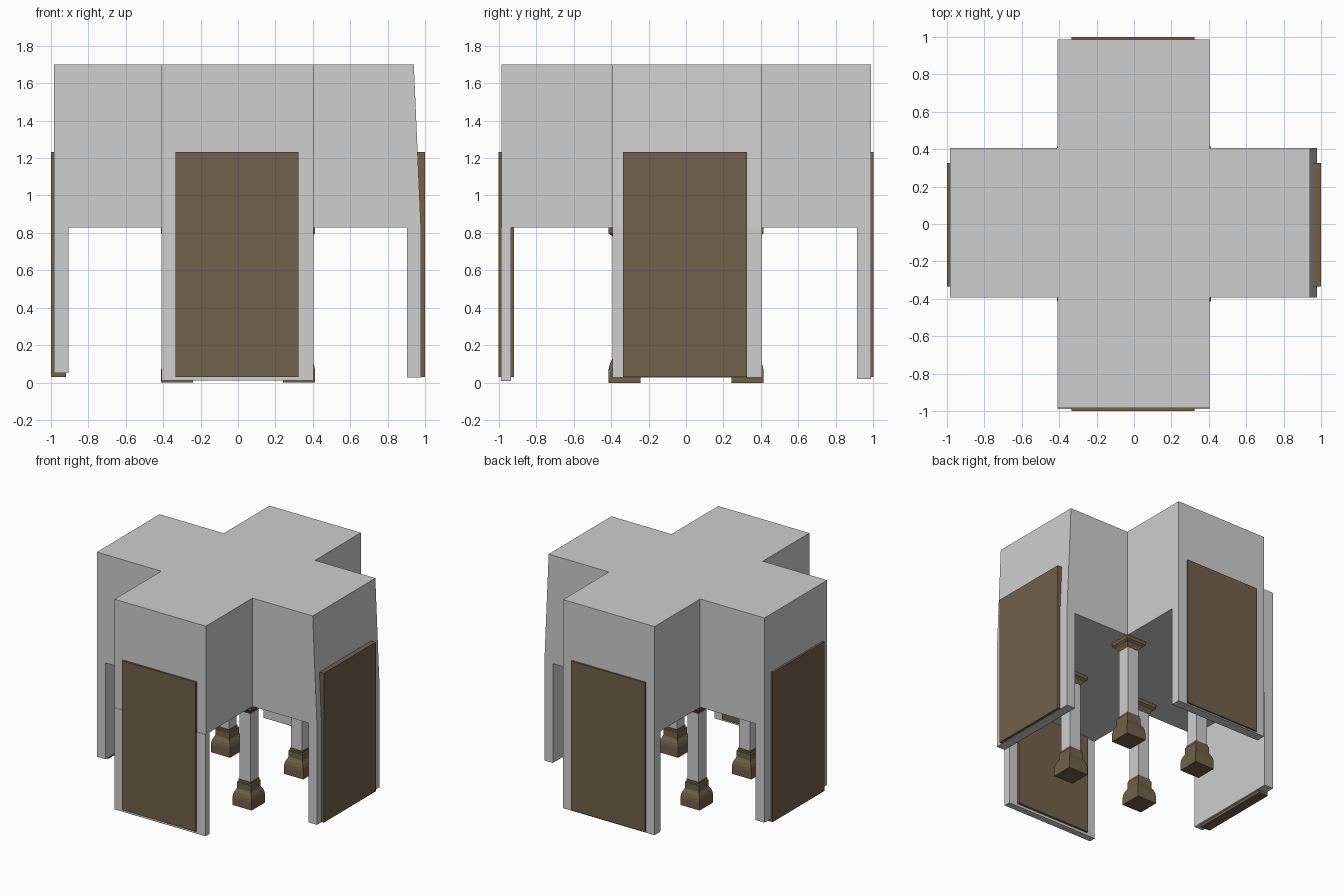
import bpy, bmesh

if "Cube" in bpy.data.objects:
    bpy.data.objects.remove(bpy.data.objects["Cube"])


def material(name, rgb):
    m = bpy.data.materials.new(name)
    m.diffuse_color = (*rgb, 1.0)
    m.use_nodes = True
    m.node_tree.nodes["Principled BSDF"].inputs["Base Color"].default_value = m.diffuse_color
    return m


GREY = material("light grey plaster", (0.62, 0.62, 0.62))
BROWN = material("brown wood", (0.165, 0.12, 0.072))


def finish(name, bm, mat):
    bmesh.ops.recalc_face_normals(bm, faces=bm.faces)
    me = bpy.data.meshes.new(name)
    bm.to_mesh(me)
    bm.free()
    me.materials.append(mat)
    ob = bpy.data.objects.new(name, me)
    bpy.context.collection.objects.link(ob)
    return ob


def box(name, x, y, z, mat):
    bm = bmesh.new()
    bmesh.ops.create_cube(bm, size=1)
    for v in bm.verts:
        for i, (lo, hi) in enumerate((x, y, z)):
            v.co[i] = hi if v.co[i] > 0 else lo
    return finish(name, bm, mat)


def square_turned(name, cx, cy, profile, mat):
    """Stack square rings of (half width, height) into a closed solid."""
    bm = bmesh.new()
    rings = [[bm.verts.new((cx + sx * h, cy + sy * h, z))
              for sx, sy in ((-1, -1), (1, -1), (1, 1), (-1, 1))]
             for h, z in profile]
    for a, b in zip(rings, rings[1:]):
        for i in range(4):
            j = (i + 1) % 4
            bm.faces.new((a[i], a[j], b[j], b[i]))
    bm.faces.new(rings[0])
    bm.faces.new(rings[-1])
    return finish(name, bm, mat)


# Arm limits and heights
X0, X1, Y0, Y1 = -0.41, 0.403, -0.392, 0.405
LEFT, RIGHT, FRONT, BACK = -0.983, 0.978, -0.985, 0.987
UNDER, TOP = 0.828, 1.70

# Cross-shaped upper body, right end leaning inwards at the top
outline = [(X0, FRONT), (X1, FRONT), (X1, Y0), (RIGHT, Y0), (RIGHT, Y1), (X1, Y1),
           (X1, BACK), (X0, BACK), (X0, Y1), (LEFT, Y1), (LEFT, Y0), (X0, Y0)]
bm = bmesh.new()
base = bm.faces.new([bm.verts.new((x, y, UNDER)) for x, y in outline])
new = bmesh.ops.extrude_face_region(bm, geom=[base])["geom"]
for v in (g for g in new if isinstance(g, bmesh.types.BMVert)):
    v.co.z = TOP
    if v.co.x > 0.9:
        v.co.x = 0.94
if not any(len(f.verts) == 12 and f.calc_center_median().z < 1 for f in bm.faces):
    bm.faces.new([v for v in bm.verts if v.co.z < 1])
finish("cross_body", bm, GREY)

# End walls hanging below each arm
box("front_wall", (X0, X1), (FRONT - 0.003, -0.935), (0.01, UNDER), GREY)
box("back_wall", (X0, X1), (0.913, BACK), (0.02, UNDER), GREY)
box("left_wall", (LEFT, -0.905), (Y0, Y1), (0.052, UNDER), GREY)
box("right_wall", (0.903, RIGHT), (Y0, Y1), (0.028, UNDER), GREY)

# Wooden panels set through the end walls
PZ = (0.03, 1.232)
box("front_panel", (-0.333, 0.323), (-1.0, -0.918), PZ, BROWN)
box("back_panel", (-0.333, 0.323), (0.92, 1.0), PZ, BROWN)
box("left_panel", (-1.0, -0.92), (-0.335, 0.325), PZ, BROWN)
box("right_panel", (0.92, 1.0), (-0.335, 0.325), PZ, BROWN)

# Four columns under the crossing
BASE = [(0.086, 0.0), (0.086, 0.06), (0.083, 0.085), (0.076, 0.107), (0.066, 0.125),
        (0.062, 0.135), (0.062, 0.185), (0.055, 0.19), (0.055, 0.205)]
CAP = [(0.052, 0.755), (0.056, 0.765), (0.06, 0.772), (0.068, 0.785),
       (0.08, 0.792), (0.087, 0.80), (0.087, 0.829)]
for sx, xn in ((-1, "left"), (1, "right")):
    for sy, yn in ((-1, "front"), (1, "back")):
        cx, cy, tag = sx * 0.326, sy * 0.328, f"{yn}_{xn}"
        square_turned(f"{tag}_column_base", cx, cy, BASE, BROWN)
        square_turned(f"{tag}_column_shaft", cx, cy, [(0.05, 0.18), (0.05, UNDER)], GREY)
        square_turned(f"{tag}_column_capital", cx, cy, CAP, BROWN)
